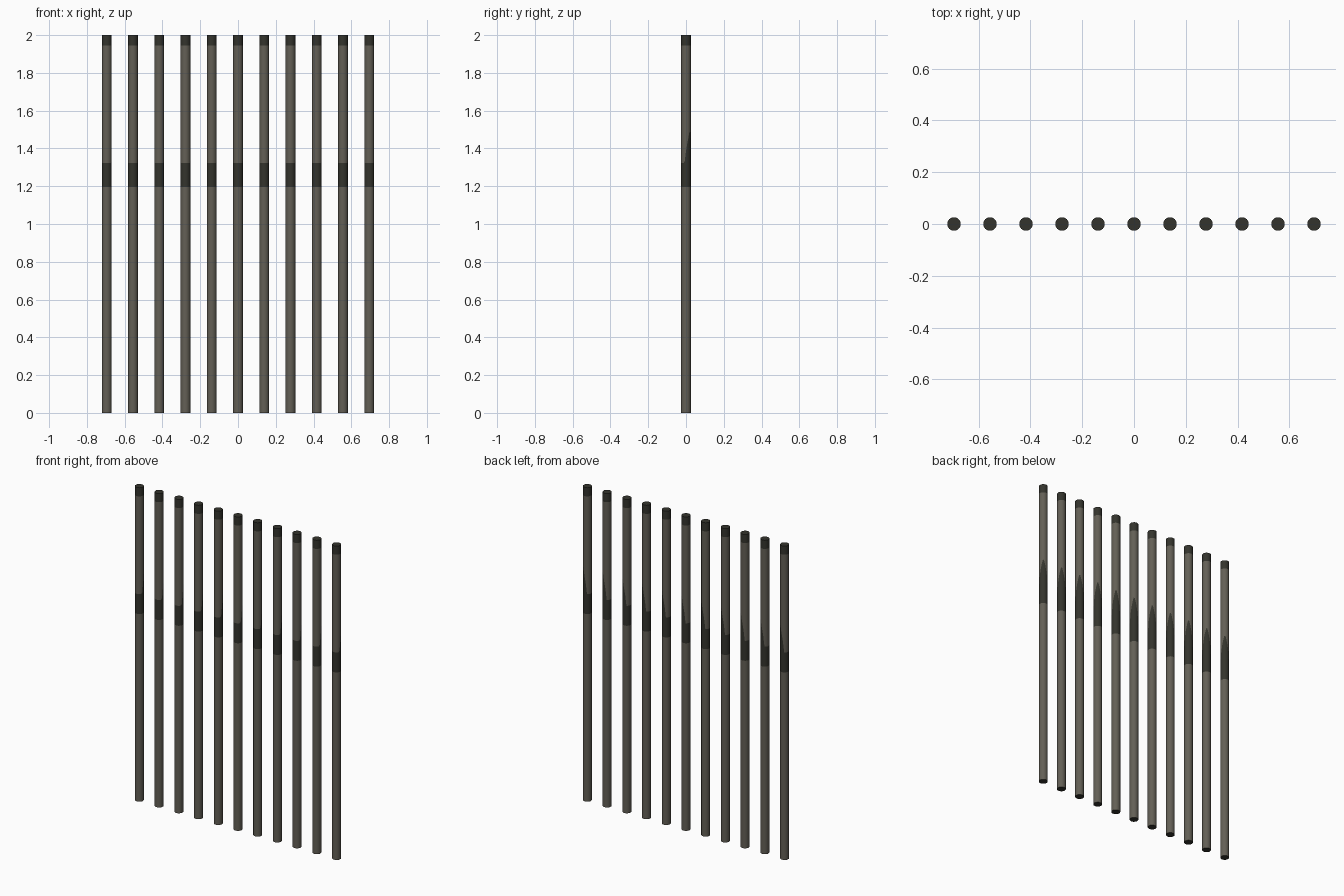
import bpy, bmesh, math

if "Cube" in bpy.data.objects:
    bpy.data.objects.remove(bpy.data.objects["Cube"])

N, R, SIDES = 11, 0.026, 24
SPACING = 0.139


def material(name, rgb):
    m = bpy.data.materials.new(name)
    m.diffuse_color = (*rgb, 1)
    m.use_nodes = True
    m.node_tree.nodes["Principled BSDF"].inputs["Base Color"].default_value = m.diffuse_color
    return m


steel = material("worn grey steel", (0.125, 0.115, 0.092))
dark = material("dark stain", (0.034, 0.034, 0.026))


def stain_top(a):
    # upper edge of the stain rises to a peak on the back right of each bar
    d = abs((a - math.radians(52) + math.pi) % (2 * math.pi) - math.pi)
    return 1.322 + 0.18 * max(0, 1 - d / math.radians(68)) ** 0.7


# One bar: stacked rings, with the stain bands as their own rows of faces
bm = bmesh.new()
levels = [lambda a: 0.0, lambda a: 1.195, stain_top,
          lambda a: 1.945, lambda a: 2.0]
angles = [2 * math.pi * i / SIDES for i in range(SIDES)]
rings = [[bm.verts.new((R * math.cos(a), R * math.sin(a), z(a))) for a in angles]
         for z in levels]
for row, (lo, hi) in enumerate(zip(rings, rings[1:])):
    for i in range(SIDES):
        j = (i + 1) % SIDES
        f = bm.faces.new((lo[i], lo[j], hi[j], hi[i]))
        f.material_index = row % 2
        f.smooth = True
# End caps
for ring in (rings[0][::-1], rings[-1]):
    bm.faces.new(ring).material_index = 1
for e in bm.edges:
    e.smooth = e.calc_face_angle(0) < math.radians(40)
mesh = bpy.data.meshes.new("bar")
bm.to_mesh(mesh)
bm.free()
mesh.materials.append(steel)
mesh.materials.append(dark)

# Row of bars
for k in range(N):
    bar = bpy.data.objects.new(f"bar_{k + 1}", mesh)
    bar.location.x = (k - (N - 1) / 2) * SPACING
    bpy.context.collection.objects.link(bar)
